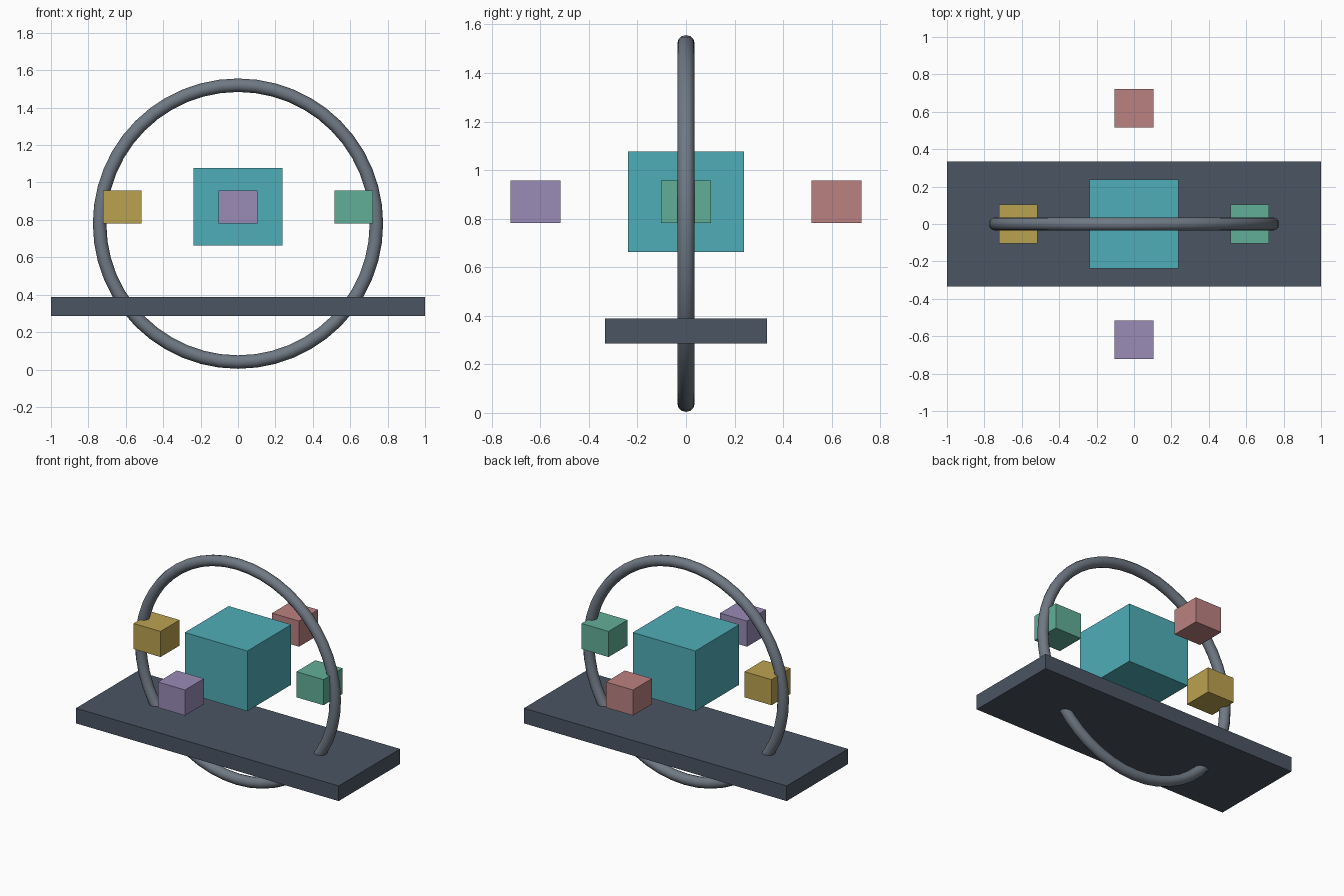
import bpy
import math

if "Cube" in bpy.data.objects:
    bpy.data.objects.remove(bpy.data.objects["Cube"])


def paint(obj, name, rgb):
    mat = bpy.data.materials.new(name)
    mat.diffuse_color = (*rgb, 1.0)
    mat.use_nodes = True
    mat.node_tree.nodes["Principled BSDF"].inputs["Base Color"].default_value = mat.diffuse_color
    obj.data.materials.append(mat)


def box(name, center, size, rgb):
    bpy.ops.mesh.primitive_cube_add(size=1, location=center)
    obj = bpy.context.object
    obj.name = name
    obj.scale = size
    bpy.ops.object.transform_apply(location=False, rotation=False, scale=True)
    paint(obj, name + "_colour", rgb)
    return obj


# Flat base slab
box("base_slab", (0, 0, 0.337), (2.0, 0.667, 0.104), (0.07, 0.09, 0.125))

# Large central block
MID = 0.87
box("central_block", (0, 0, MID), (0.476, 0.476, 0.414), (0.08, 0.42, 0.48))

# Four small blocks around the centre
R = 0.62
satellites = [
    ("right_block", (R, 0), (0.12, 0.43, 0.31)),
    ("back_block", (0, R), (0.50, 0.22, 0.22)),
    ("left_block", (-R, 0), (0.50, 0.36, 0.08)),
    ("front_block", (0, -R), (0.32, 0.26, 0.47)),
]
for name, (x, y), rgb in satellites:
    box(name, (x, y, MID), (0.206, 0.206, 0.176), rgb)

# Upright ring passing through the slab
bpy.ops.mesh.primitive_torus_add(
    major_radius=0.74, minor_radius=0.036, major_segments=48, minor_segments=12,
    location=(0, 0, 0.78), rotation=(math.pi / 2, 0, 0))
ring = bpy.context.object
ring.name = "upright_ring"
bpy.ops.object.shade_smooth_by_angle(angle=math.radians(40))
paint(ring, "ring_colour", (0.16, 0.19, 0.23))
